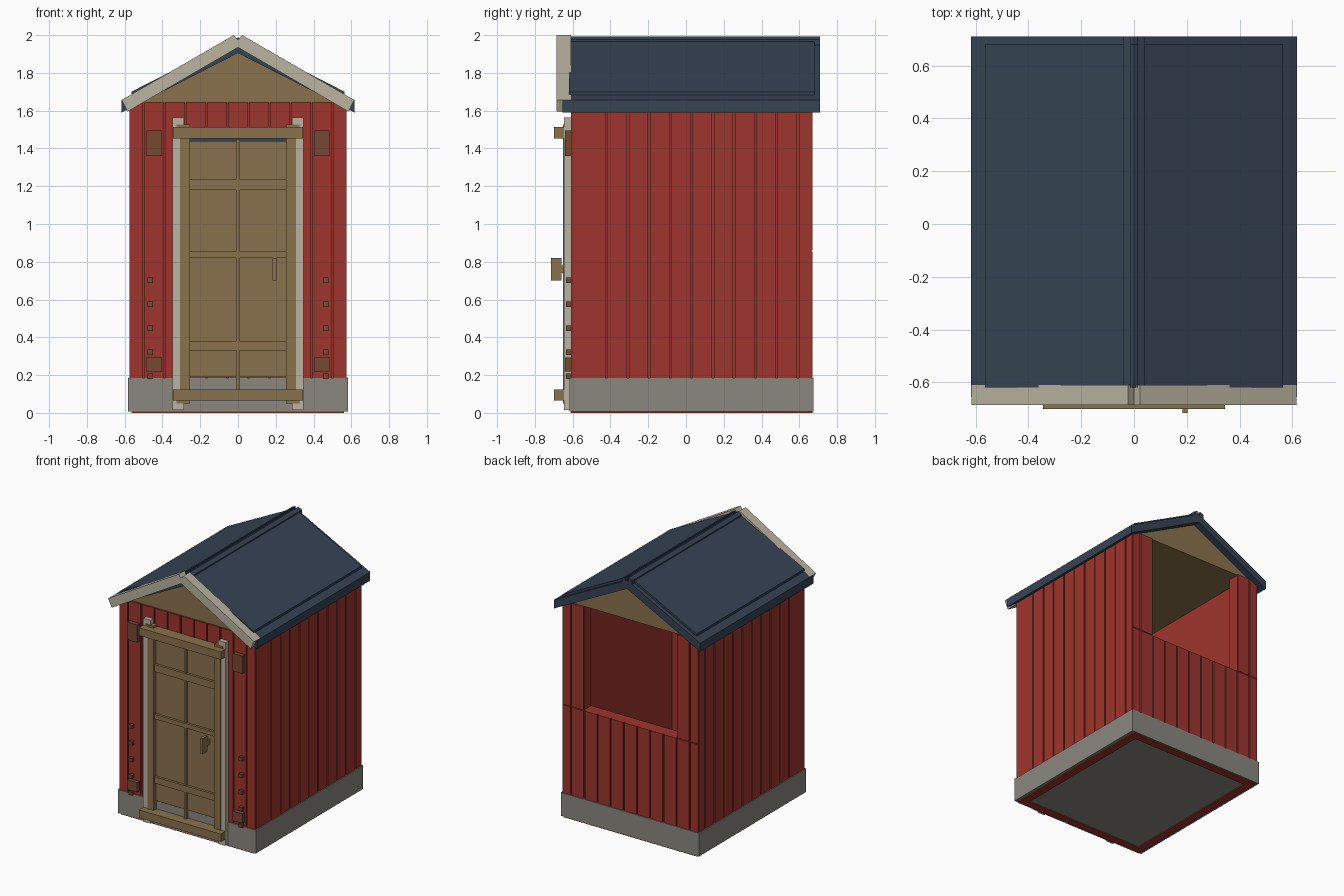
import bpy
import bmesh

default_cube = bpy.data.objects.get("Cube")
if default_cube:
    bpy.data.objects.remove(default_cube, do_unlink=True)


def make_material(name, red, green, blue):
    """Flat material from display values, converted to linear."""
    linear = [((c / 255 + 0.055) / 1.055) ** 2.4 for c in (red, green, blue)] + [1]
    material = bpy.data.materials.new(name)
    material.use_nodes = True
    material.diffuse_color = linear
    material.node_tree.nodes["Principled BSDF"].inputs["Base Color"].default_value = linear
    return material


barn_red = make_material("barn red", 158, 53, 45)
stone_grey = make_material("stone grey", 138, 135, 126)
tan_wood = make_material("tan wood", 138, 114, 77)
cream_trim = make_material("cream trim", 186, 180, 160)
navy_roof = make_material("navy roofing", 54, 67, 84)
brown_wood = make_material("brown wood", 118, 72, 52)


def finish(name, mesh_data, material):
    bmesh.ops.recalc_face_normals(mesh_data, faces=mesh_data.faces)
    mesh = bpy.data.meshes.new(name)
    mesh_data.to_mesh(mesh)
    mesh_data.free()
    mesh.materials.append(material)
    part = bpy.data.objects.new(name, mesh)
    bpy.context.scene.collection.objects.link(part)
    return part


def boxes(name, material, spans, mirrored=False):
    """One object of boxes, each span being an (x, y, z) set of low/high pairs."""
    mesh_data = bmesh.new()
    for spans_x, spans_y, spans_z in spans:
        sides = [spans_x]
        if mirrored:
            sides.append((-spans_x[1], -spans_x[0]))
        for side in sides:
            cube = bmesh.ops.create_cube(mesh_data, size=1)["verts"]
            for vert in cube:
                for axis, (low, high) in enumerate((side, spans_y, spans_z)):
                    vert.co[axis] = high if vert.co[axis] > 0 else low
    return finish(name, mesh_data, material)


def prism(name, material, profile, back, front, mirrored=False):
    """Extrude an (x, z) profile along y, optionally mirrored over x."""
    mesh_data = bmesh.new()
    for sign in ((1, -1) if mirrored else (1,)):
        verts = [mesh_data.verts.new((sign * x, front, z)) for x, z in profile]
        face = mesh_data.faces.new(verts)
        extruded = bmesh.ops.extrude_face_region(mesh_data, geom=[face])["geom"]
        for item in extruded:
            if isinstance(item, bmesh.types.BMVert):
                item.co.y = back
    return finish(name, mesh_data, material)


# Overall dimensions
half_width = 0.575
front, back = -0.61, 0.67
board_depth, wall_depth = 0.012, 0.1
groove = 0.005
base_top, wall_top, sill = 0.185, 1.645, 0.855
inner_x = half_width - wall_depth
core_x = half_width - board_depth
core_front, core_back = front + board_depth, back - board_depth
opening = 0.4
full = (0.01, wall_top)

# Foundation and the red frame peeping out beneath it
boxes("foundation", stone_grey, [((-0.582, 0.582), (front - 0.006, back + 0.006), (0.008, base_top))])
boxes("bottom_frame_sides", barn_red, [((0.5, 0.56), (front, back), (0, 0.02))], True)
boxes("bottom_frame_ends", barn_red, [
    ((-0.5, 0.5), (front, front + 0.06), (0, 0.02)),
    ((-0.5, 0.5), (back - 0.06, back), (0, 0.02))])

# Wall cores, leaving the upper back open between two posts
boxes("side_walls", barn_red, [((inner_x, core_x), (core_front, core_back), full)], True)
boxes("front_wall", barn_red, [((-inner_x, inner_x), (core_front, front + wall_depth), full)])
boxes("back_half_wall", barn_red, [((-inner_x, inner_x), (back - wall_depth, core_back), (0.01, sill))])
boxes("back_posts", barn_red, [((opening, inner_x), (back - wall_depth, core_back), full)], True)


def boards(edges):
    """Pairs of board limits separated by grooves."""
    return [(low + groove, high - groove) for low, high in zip(edges, edges[1:])]


# Vertical cladding boards
across = [-half_width] + [-0.5 + i / 9 for i in range(10)] + [half_width]
along = [front] + [-0.42 + 0.1125 * i for i in range(10)] + [back]
across_boards = boards(across)
boxes("side_boards", barn_red, [((core_x, half_width), span, full) for span in boards(along)], True)
boxes("front_boards", barn_red, [(span, (front, core_front), full) for span in across_boards])
boxes("back_lower_boards", barn_red, [(span, (core_back, back), (0.01, sill)) for span in across_boards])
boxes("back_upper_boards", barn_red, [
    (span, (core_back, back), (sill + groove, wall_top))
    for span in across_boards if min(abs(span[0]), abs(span[1])) > 0.37])

# Gable block with a flat ceiling
prism("gable", tan_wood, [(-0.51, wall_top), (0.51, wall_top), (0, 1.905)], core_back, core_front)


def slope_profile(bottom, top, start, end, pitch=0.51):
    return [(start, bottom - pitch * start), (end, bottom - pitch * end),
            (end, top - pitch * end), (start, top - pitch * start)]


# Roof slabs, raised covering and ridge cap
prism("roof_slabs", navy_roof, slope_profile(1.905, 1.97, 0, 0.617), 0.71, -0.655, True)
prism("roof_covering", navy_roof, slope_profile(1.96, 1.988, 0, 0.565), 0.68, -0.62, True)
prism("ridge_cap", navy_roof, slope_profile(1.95, 1.998, 0.012, 0.042), 0.71, -0.62, True)

# Cream boards along the front roof edge
prism("barge_boards", cream_trim,
      [(0, 1.935), (0, 1.975), (0.022, 2), (0.615, 1.657), (0.585, 1.595)], -0.61, -0.685, True)

# Door frame and sliding rails
boxes("door_posts", cream_trim, [((0.285, 0.347), (-0.645, front), (0.015, 1.563))], True)
boxes("door_rails", tan_wood, [
    ((-0.345, 0.345), (-0.7, front), (low, low + 0.06)) for low in (0.065, 1.453)])
boxes("rail_brackets", tan_wood, [
    ((0.255, 0.325), (-0.65, front), (low, low + 0.015)) for low in (0.05, 1.513)], True)

# Door leaf with stiles and cross bars
boxes("door_panel", tan_wood, [((-0.26, 0.26), (-0.624, front), (0.19, 1.45))])
boxes("door_stiles", tan_wood, [((0.255, 0.308), (-0.651, front), (0.07, 1.46))], True)
boxes("door_middle_stile", tan_wood, [((-0.01, 0.01), (-0.638, front), (0.12, 1.45))])
boxes("door_cross_bars", tan_wood, [
    ((-0.255, 0.255), (-0.642, front), heights)
    for heights in ((0.33, 0.38), (0.82, 0.855), (1.18, 1.235))])
boxes("door_top_gap", navy_roof, [((-0.255, 0.255), (-0.628, -0.62), (1.435, 1.452))])
boxes("door_handle", tan_wood, [((0.183, 0.203), (-0.715, -0.66), (0.7, 0.82))])
boxes("handle_mount", tan_wood, [((0.186, 0.2), (-0.665, -0.62), (0.74, 0.78))])

# Brown plates and pegs on either side of the door
boxes("wall_plates", brown_wood, [
    ((0.403, 0.484), (-0.64, front), heights) for heights in ((0.22, 0.293), (1.36, 1.495))], True)
boxes("wall_pegs", brown_wood, [
    ((0.45, 0.478), (-0.635, front), (low, low + 0.028))
    for low in [0.18 + 0.127 * i for i in range(5)]], True)
